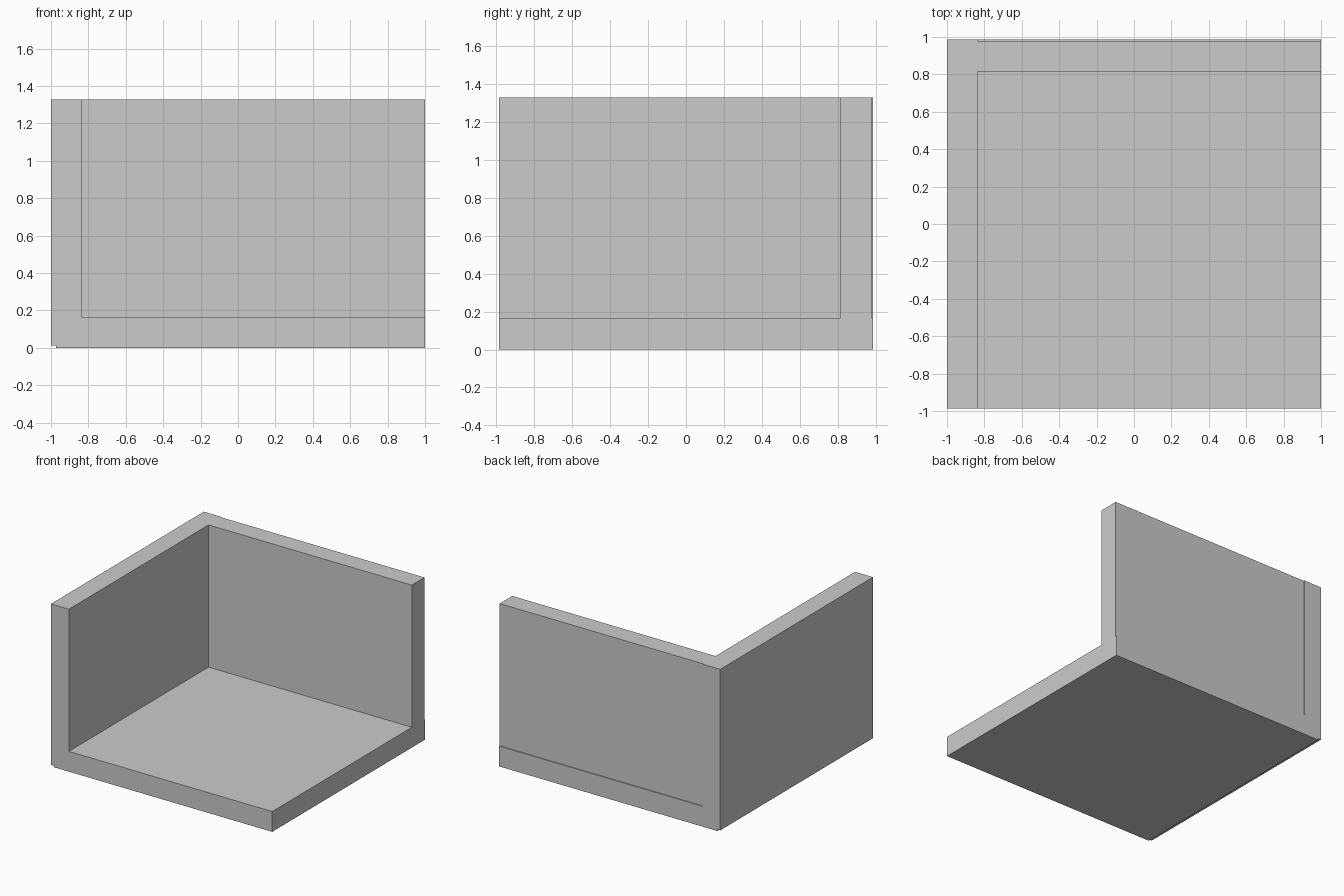
import bpy
from mathutils import Vector

if "Cube" in bpy.data.objects:
    bpy.data.objects.remove(bpy.data.objects["Cube"])


def slab(name, low, high):
    """Box spanning two opposite corners."""
    low, high = Vector(low), Vector(high)
    bpy.ops.mesh.primitive_cube_add(size=1, location=(low + high) / 2)
    obj = bpy.context.object
    obj.name = name
    obj.scale = high - low
    bpy.ops.object.transform_apply(location=False, rotation=False, scale=True)
    return obj


DEPTH = 0.986    # half depth
TOP = 1.328      # wall height
FLOOR = 0.166    # floor thickness
INNER = -0.838   # inner face of the left wall

# Floor, stopping just short of the left wall's outer face
slab("floor", (-0.972, -DEPTH, 0), (1, DEPTH, FLOOR))

# Left wall, overlapping the floor and raised slightly off the ground
slab("left_wall", (-1, -DEPTH, 0.012), (INNER, DEPTH, TOP))

# Back wall, standing on the floor and slightly inset from its rear edge
slab("back_wall", (INNER, 0.816, FLOOR), (1, 0.979, TOP))
